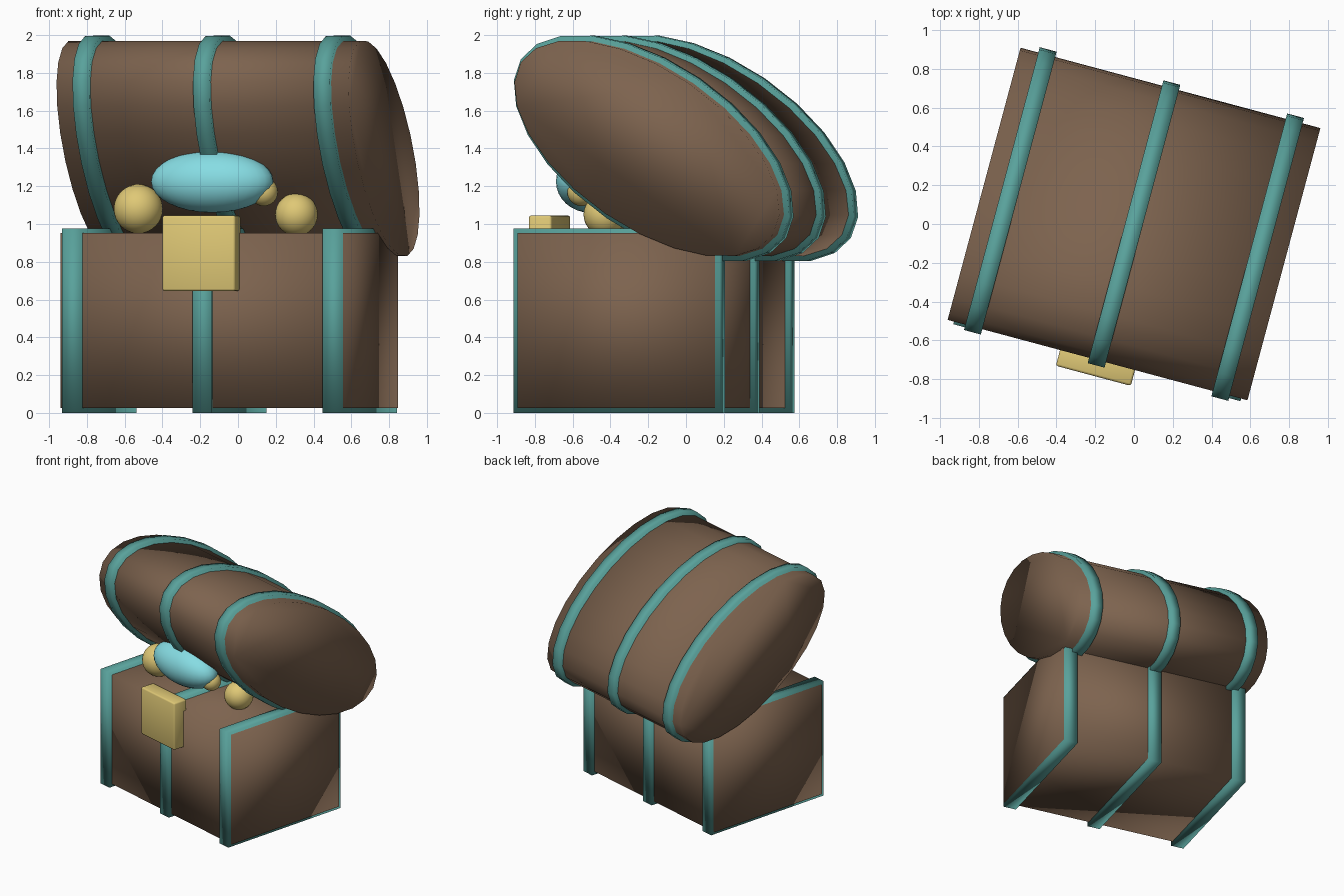
import bpy, bmesh, math
from mathutils import Matrix, Vector

cube = bpy.data.objects.get("Cube")
if cube:
    bpy.data.objects.remove(cube, do_unlink=True)


def material(name, rgb):
    m = bpy.data.materials.new(name)
    m.use_nodes = True
    m.diffuse_color = (*rgb, 1)
    bsdf = next(n for n in m.node_tree.nodes if n.type == 'BSDF_PRINCIPLED')
    bsdf.inputs["Base Color"].default_value = (*rgb, 1)
    return m


WOOD = material("brown wood", (0.205, 0.125, 0.077))
METAL = material("teal metal", (0.10, 0.36, 0.33))
GOLD = material("gold", (0.74, 0.58, 0.18))
GEM = material("pale blue gem", (0.24, 0.72, 0.77))

# The whole chest is turned slightly on the ground
TURN = Matrix.Rotation(math.radians(-15), 4, 'Z')


def finish(name, bm, mat, bevel=0):
    me = bpy.data.meshes.new(name)
    bm.to_mesh(me)
    bm.free()
    me.materials.append(mat)
    for p in me.polygons:
        p.use_smooth = True
    ob = bpy.data.objects.new(name, me)
    bpy.context.collection.objects.link(ob)
    if bevel:
        mod = ob.modifiers.new("soft edges", 'BEVEL')
        mod.width = bevel
        mod.segments = 2
    return ob


def box(name, lo, hi, mat, bevel=0):
    lo, hi = Vector(lo), Vector(hi)
    bm = bmesh.new()
    place = Matrix.Translation((lo + hi) / 2) @ Matrix.Diagonal((*(hi - lo), 1))
    bmesh.ops.create_cube(bm, size=1, matrix=TURN @ place)
    return finish(name, bm, mat, bevel)


def barrel(name, x, length, long_r, short_r, mat):
    """Tilted oval cylinder lying along the chest."""
    bm = bmesh.new()
    place = (Matrix.Translation((x, 0, 1.40))
             @ Matrix.Rotation(math.radians(-33.5), 4, 'X')
             @ Matrix.Diagonal((length, long_r, short_r, 1))
             @ Matrix.Rotation(math.pi / 2, 4, 'Y'))
    bmesh.ops.create_cone(bm, cap_ends=True, segments=24, radius1=1, radius2=1,
                          depth=1, matrix=TURN @ place)
    return finish(name, bm, mat)


def ball(name, centre, radii, mat):
    bm = bmesh.new()
    place = Matrix.Translation(centre) @ Matrix.Diagonal((*radii, 1))
    bmesh.ops.create_uvsphere(bm, u_segments=32, v_segments=16, radius=1,
                              matrix=TURN @ place)
    return finish(name, bm, mat)


# Wooden base and open lid
box("base", (-0.78, -0.715, 0.025), (0.78, 0.365, 0.953), WOOD)
barrel("lid", 0, 1.6, 0.828, 0.414, WOOD)

# Metal bands around the base and the lid
for side, label in ((-1, "right"), (0, "middle"), (1, "left")):
    x = 0.714 * side
    box(label + "_base_band", (x - 0.052, -0.74, 0), (x + 0.052, 0.39, 0.975), METAL)
    barrel(label + "_lid_band", 0.66 * side, 0.09, 0.858, 0.444, METAL)

# Lock plate
box("lock", (-0.2, -0.81, 0.645), (0.2, -0.685, 1.045), GOLD, bevel=0.012)

# Treasure peeking out under the lid
ball("gem", (0, -0.526, 1.225), (0.333, 0.165, 0.165), GEM)
ball("right_gold_ball", (-0.43, -0.435, 1.08), (0.13, 0.13, 0.13), GOLD)
ball("left_gold_ball", (0.41, -0.335, 1.05), (0.113, 0.113, 0.113), GOLD)
ball("small_gold_ball", (0.275, -0.50, 1.17), (0.075, 0.075, 0.075), GOLD)
